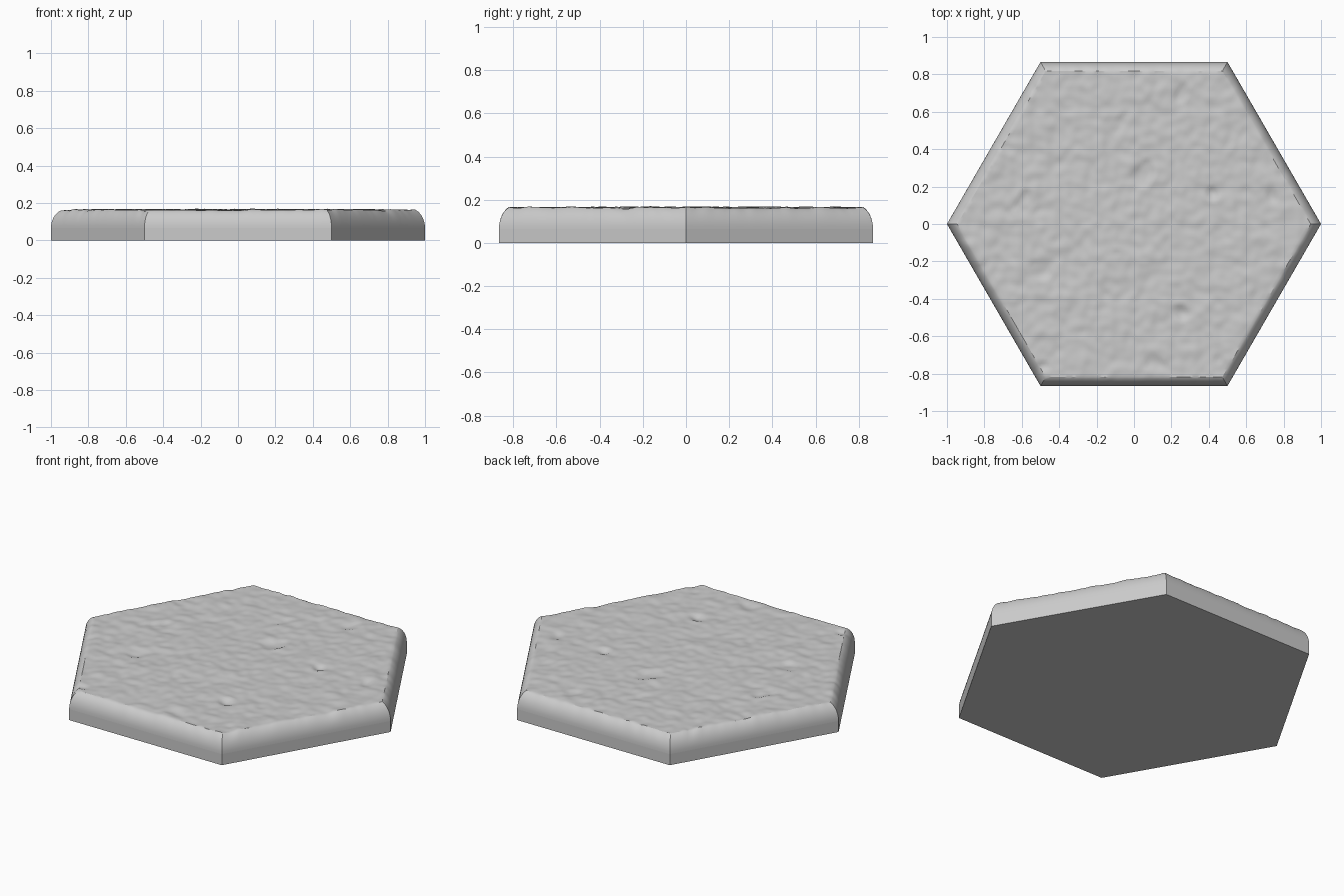
import bpy, bmesh, math
from mathutils import Vector, noise

cube = bpy.data.objects.get("Cube")
if cube:
    bpy.data.objects.remove(cube, do_unlink=True)

stone = bpy.data.materials.new("grey_stone")
stone.use_nodes = True
colour = (0.6, 0.6, 0.6, 1)
stone.diffuse_color = colour
stone.node_tree.nodes["Principled BSDF"].inputs["Base Color"].default_value = colour

N = 56                 # segments along each side of the hexagon
BASE_Z, TOP_Z = 0.065, 0.163
ROUND = 0.08           # width of the rounded rim, as a fraction of the radius
ARC = math.radians(72)
corners = [Vector((math.cos(math.radians(60 * i)), math.sin(math.radians(60 * i)), 0))
           for i in range(6)]


def hex_ring(scale, segments):
    """Points around a hexagon, evenly spaced along its sides."""
    return [corners[i].lerp(corners[(i + 1) % 6], j / segments) * scale
            for i in range(6) for j in range(segments)]


def roughness(p):
    """Small bumps with a few sharper chips."""
    q = Vector((p.x, p.y, 0.3))
    bumps = noise.noise(q * 9) * 0.006 + noise.noise(q * 20) * 0.005
    chips = max(0, noise.noise(q * 6 + Vector((5, 2, 1))) - 0.42) * 0.05
    return bumps - min(chips, 0.012)


def finish(bm, name):
    bmesh.ops.recalc_face_normals(bm, faces=bm.faces[:])
    mesh = bpy.data.meshes.new(name)
    bm.to_mesh(mesh)
    bm.free()
    mesh.materials.append(stone)
    obj = bpy.data.objects.new(name, mesh)
    bpy.context.collection.objects.link(obj)
    return obj


# Flat-sided base
bm = bmesh.new()
low = [bm.verts.new(p) for p in corners]
high = [bm.verts.new(p + Vector((0, 0, BASE_Z))) for p in corners]
bm.faces.new(low)
for i in range(6):
    j = (i + 1) % 6
    bm.faces.new((low[i], low[j], high[j], high[i]))
finish(bm, "base")

# Rounded rim, rising into the uneven top
bm = bmesh.new()
rings = []
STEPS = 9
for k in range(STEPS + 1):
    t = ARC * k / STEPS
    scale = 1 - ROUND * (1 - math.cos(t))
    rise = math.sin(t) / math.sin(ARC)
    ring = []
    for p, edge in zip(hex_ring(scale, N), hex_ring(1 - ROUND * (1 - math.cos(ARC)), N)):
        p.z = BASE_Z + rise * (TOP_Z - BASE_Z) + rise ** 2 * roughness(edge)
        ring.append(bm.verts.new(p))
    rings.append(ring)
for a, b in zip(rings, rings[1:]):
    for i in range(6 * N):
        j = (i + 1) % (6 * N)
        bm.faces.new((a[i], a[j], b[j], b[i]))

# Rough top: a triangular lattice shrinking ring by ring to the centre
outer = rings[-1]
inner_scale = 1 - ROUND * (1 - math.cos(ARC))
for n in range(N - 1, -1, -1):
    points = hex_ring(inner_scale * n / N, n) if n else [Vector()]
    inner = []
    for p in points:
        p.z = TOP_Z + roughness(p)
        inner.append(bm.verts.new(p))
    m = n + 1
    for side in range(6):
        for j in range(m):
            a = outer[side * m + j]
            b = outer[(side * m + j + 1) % (6 * m)]
            c = inner[(side * n + j) % len(inner)]
            bm.faces.new((a, b, c))
            if j < n:
                d = inner[(side * n + j + 1) % len(inner)]
                bm.faces.new((b, d, c))
    outer = inner
top = finish(bm, "stone_top")

bpy.ops.object.select_all(action="DESELECT")
top.select_set(True)
bpy.context.view_layer.objects.active = top
bpy.ops.object.shade_smooth_by_angle(angle=math.radians(30))
